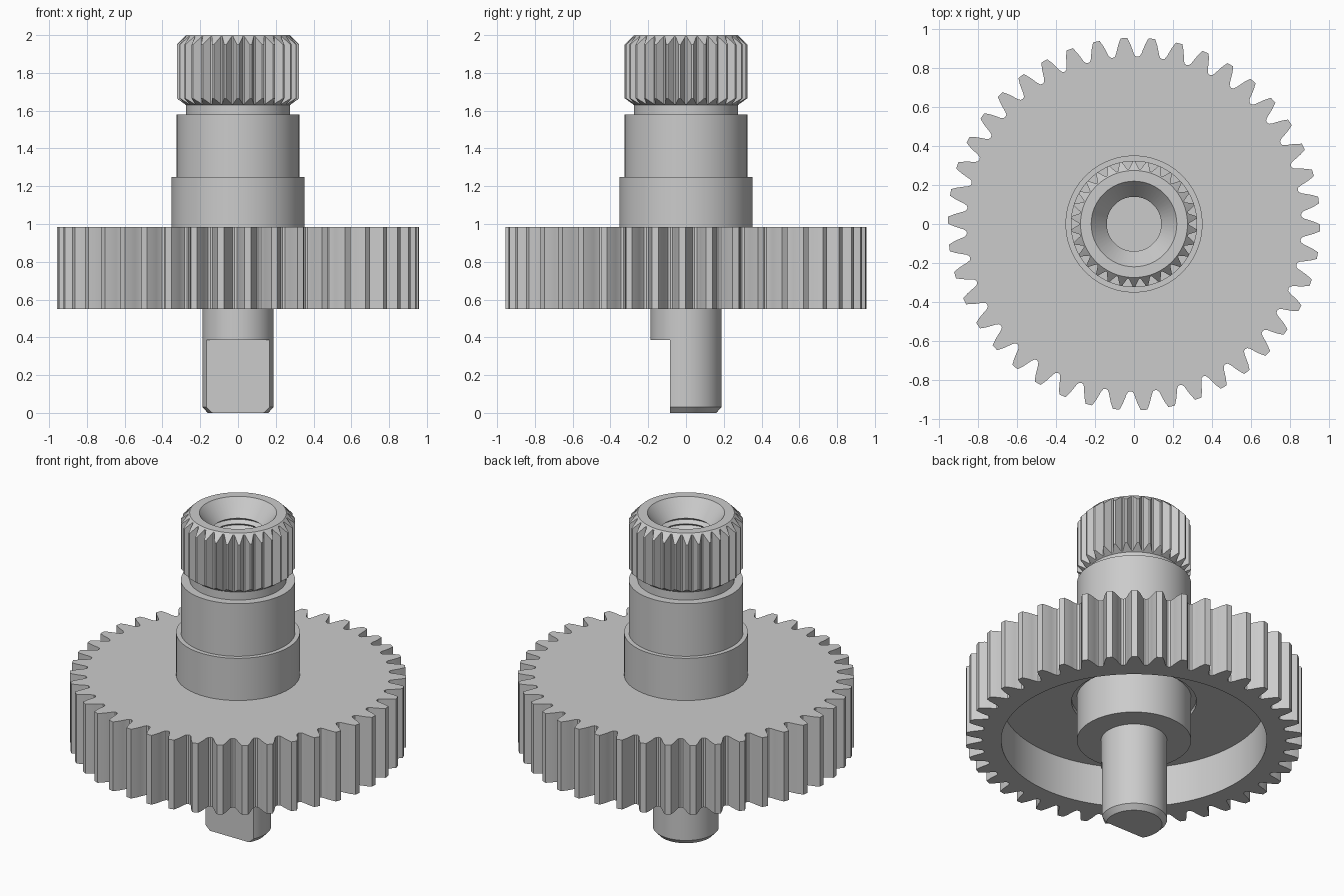
import bpy
import bmesh
from math import pi, cos, sin, radians

cube = bpy.data.objects.get("Cube")
if cube:
    bpy.data.objects.remove(cube, do_unlink=True)

steel = bpy.data.materials.new("grey steel")
steel.use_nodes = True
GREY = (0.6, 0.6, 0.6, 1)
steel.diffuse_color = GREY
steel.node_tree.nodes["Principled BSDF"].inputs["Base Color"].default_value = GREY


def finish(obj):
    bpy.ops.object.select_all(action='DESELECT')
    obj.select_set(True)
    bpy.context.view_layer.objects.active = obj
    bpy.ops.object.shade_smooth_by_angle(angle=radians(30))


def loft(name, angles, rings, cyclic=False):
    """Join rings of (radius, z) pairs, one pair per angle; cap or close the ends."""
    bm = bmesh.new()
    loops = [[bm.verts.new((r * cos(a), r * sin(a), z)) for a, (r, z) in zip(angles, ring)]
             for ring in rings]
    pairs = list(zip(loops, loops[1:]))
    if cyclic:
        pairs.append((loops[-1], loops[0]))
    n = len(angles)
    for low, high in pairs:
        for i in range(n):
            j = (i + 1) % n
            bm.faces.new((low[i], low[j], high[j], high[i]))
    if not cyclic:
        bm.faces.new(loops[0][::-1])
        bm.faces.new(loops[-1])
    bmesh.ops.recalc_face_normals(bm, faces=bm.faces)
    mesh = bpy.data.meshes.new(name)
    bm.to_mesh(mesh)
    bm.free()
    mesh.materials.append(steel)
    obj = bpy.data.objects.new(name, mesh)
    bpy.context.collection.objects.link(obj)
    return obj


def toothed(count, phase, tooth):
    """Repeat a tooth given as (fraction of pitch, radius) points."""
    pitch = 2 * pi / count
    angles = [phase + (k + t) * pitch for k in range(count) for t, _ in tooth]
    return angles, [r for _ in range(count) for _, r in tooth]


def circle(r, z, n):
    return [(r, z)] * n


# Gear wheel, with a round pocket underneath
flank = [(-.5, .86), (-.41, .864), (-.345, .878), (-.29, .9), (-.22, .927), (-.12, .957)]
tooth = flank + [(-t, r) for t, r in reversed(flank[1:])]
angles, outline = toothed(42, radians(-1.2), tooth)
n = len(angles)
TOP, BOTTOM, CEILING = .985, .55, .805
gear = loft("gear_wheel", angles, [
    circle(.3, TOP, n),
    [(r, TOP) for r in outline],
    [(r, BOTTOM) for r in outline],
    circle(.755, BOTTOM, n),
    circle(.755, CEILING, n),
    circle(.355, CEILING, n),
    circle(.355, .83, n),
    circle(.3, .83, n)], cyclic=True)
finish(gear)

# Stepped shaft, from the chamfered foot up to the neck inside the splines
SEG = 96
turn = [2 * pi * i / SEG for i in range(SEG)]
profile = [(.16, 0), (.188, .03), (.188, .55), (.325, .55), (.325, .95), (.352, .95),
           (.352, 1.25), (.325, 1.25), (.325, 1.58), (.275, 1.58), (.275, 1.65)]
# Threaded bore below the neck top
bore = [(.14, 1.3)]
for k in range(10):
    z = 1.3 + k * .035
    bore += [(.162, z + .0175), (.14, z + .035)]
shaft = loft("stepped_shaft", turn,
             [circle(r, z, SEG) for r, z in profile + bore[::-1]])

# Flat cut on the front of the shaft end
bpy.ops.mesh.primitive_cube_add(size=1, location=(0, -.285, .1425))
cutter = bpy.context.object
cutter.name = "flat_cutter"
cutter.scale = (1, .4, .485)
cutter.hide_render = True
cut = shaft.modifiers.new("flat", 'BOOLEAN')
cut.operation = 'DIFFERENCE'
cut.solver = 'EXACT'
cut.object = cutter
bpy.context.view_layer.objects.active = shaft
bpy.ops.object.modifier_apply(modifier="flat")
bpy.data.objects.remove(cutter, do_unlink=True)
finish(shaft)

# Splined head with chamfered tooth ends, countersink and thread
spline = [(-.5, .283), (-.43, .283), (-.08, .325), (.08, .325), (.43, .283)]
angles, outline = toothed(30, radians(-90), spline)
n = len(angles)
LOW, HIGH, NECK = 1.63, 2.0, .275
head_rings = [circle(NECK, LOW, n),
              [(r, LOW + (r - NECK) * .7) for r in outline],
              [(r, HIGH - (r - NECK)) for r in outline],
              circle(NECK, HIGH, n),
              circle(.22, HIGH, n),
              circle(.14, 1.9, n)]
for k in range(7):
    z = 1.9 - k * .035
    head_rings += [circle(.162, z - .0175, n), circle(.14, z - .035, n)]
head = loft("splined_head", angles, head_rings, cyclic=True)
finish(head)
